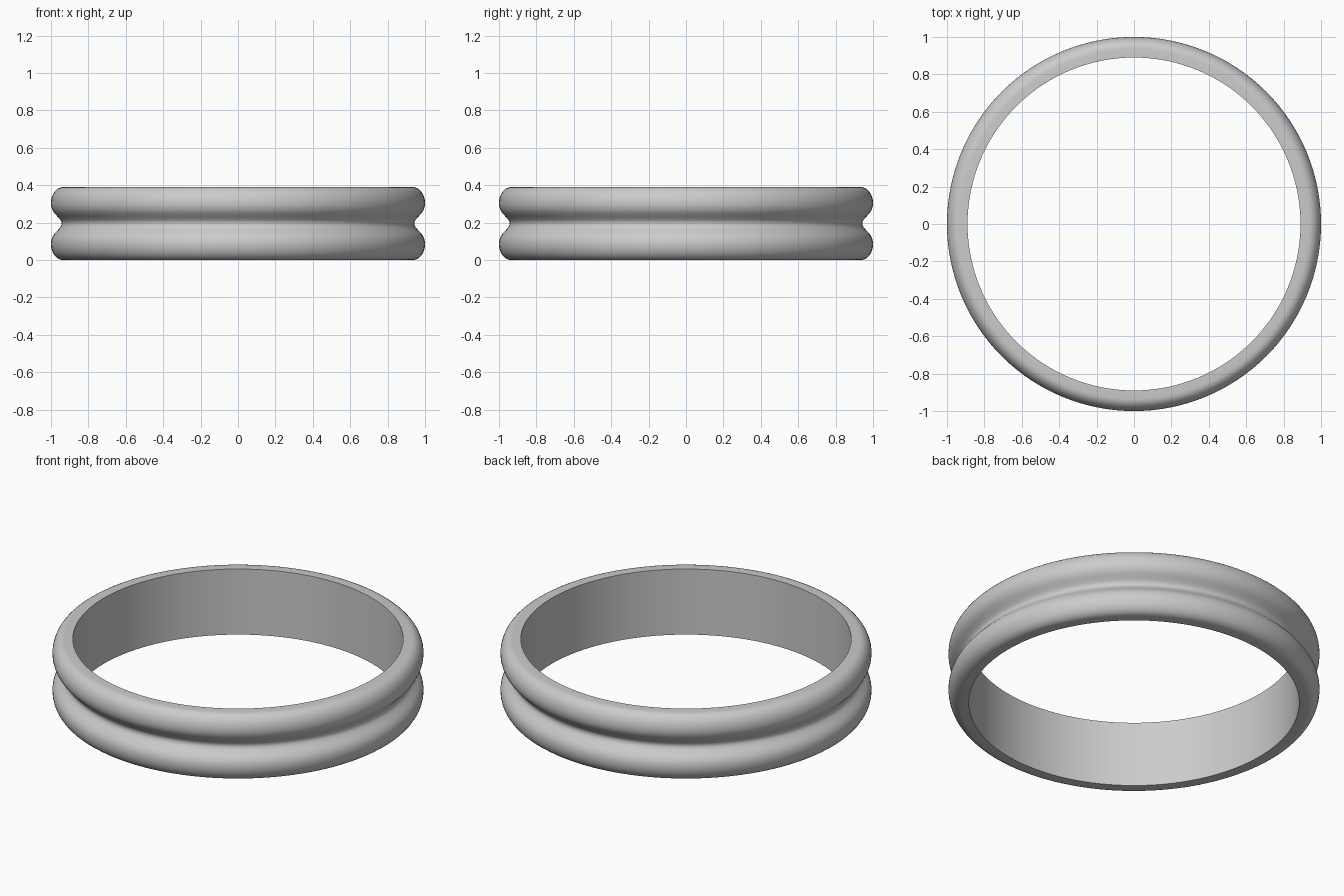
import bpy, bmesh, math
from mathutils import Vector
from mathutils.geometry import interpolate_bezier

if "Cube" in bpy.data.objects:
    bpy.data.objects.remove(bpy.data.objects["Cube"])

HEIGHT = 0.39
SEGMENTS = 128

# Lower half of the outer section as bezier knots: (handle in, point, handle out), each (radius, z)
knots = [
    ((0.935, 0), (0.935, 0), (0.972, 0)),
    ((1.0, 0.04), (1.0, 0.085), (1.0, 0.128)),
    ((0.974, 0.147), (0.961, 0.162), (0.95, 0.174)),
    ((0.943, 0.183), (0.943, HEIGHT / 2), (0.943, HEIGHT / 2)),
]
half = []
for a, b in zip(knots, knots[1:]):
    pts = interpolate_bezier(Vector(a[1]), Vector(a[2]), Vector(b[0]), Vector(b[1]), 9)
    half += pts[:-1]
half.append(Vector(knots[-1][1]))

# Mirror the half section about mid height and close it with the straight bore
upper = [Vector((p.x, HEIGHT - p.y)) for p in reversed(half[:-1])]
profile = [Vector((0.89, 0))] + half + upper + [Vector((0.89, HEIGHT))]

# Grooved ring: revolve the section around z
bm = bmesh.new()
rings = []
for i in range(SEGMENTS):
    t = 2 * math.pi * i / SEGMENTS
    rings.append([bm.verts.new((p.x * math.cos(t), p.x * math.sin(t), p.y)) for p in profile])
n = len(profile)
for i in range(SEGMENTS):
    r0, r1 = rings[i], rings[(i + 1) % SEGMENTS]
    for j in range(n):
        k = (j + 1) % n
        bm.faces.new((r0[j], r1[j], r1[k], r0[k]))
bmesh.ops.recalc_face_normals(bm, faces=bm.faces)

mesh = bpy.data.meshes.new("grooved_ring")
bm.to_mesh(mesh)
bm.free()
ring = bpy.data.objects.new("grooved_ring", mesh)
bpy.context.collection.objects.link(ring)
bpy.context.view_layer.objects.active = ring
ring.select_set(True)
bpy.ops.object.shade_smooth_by_angle(angle=math.radians(35))
